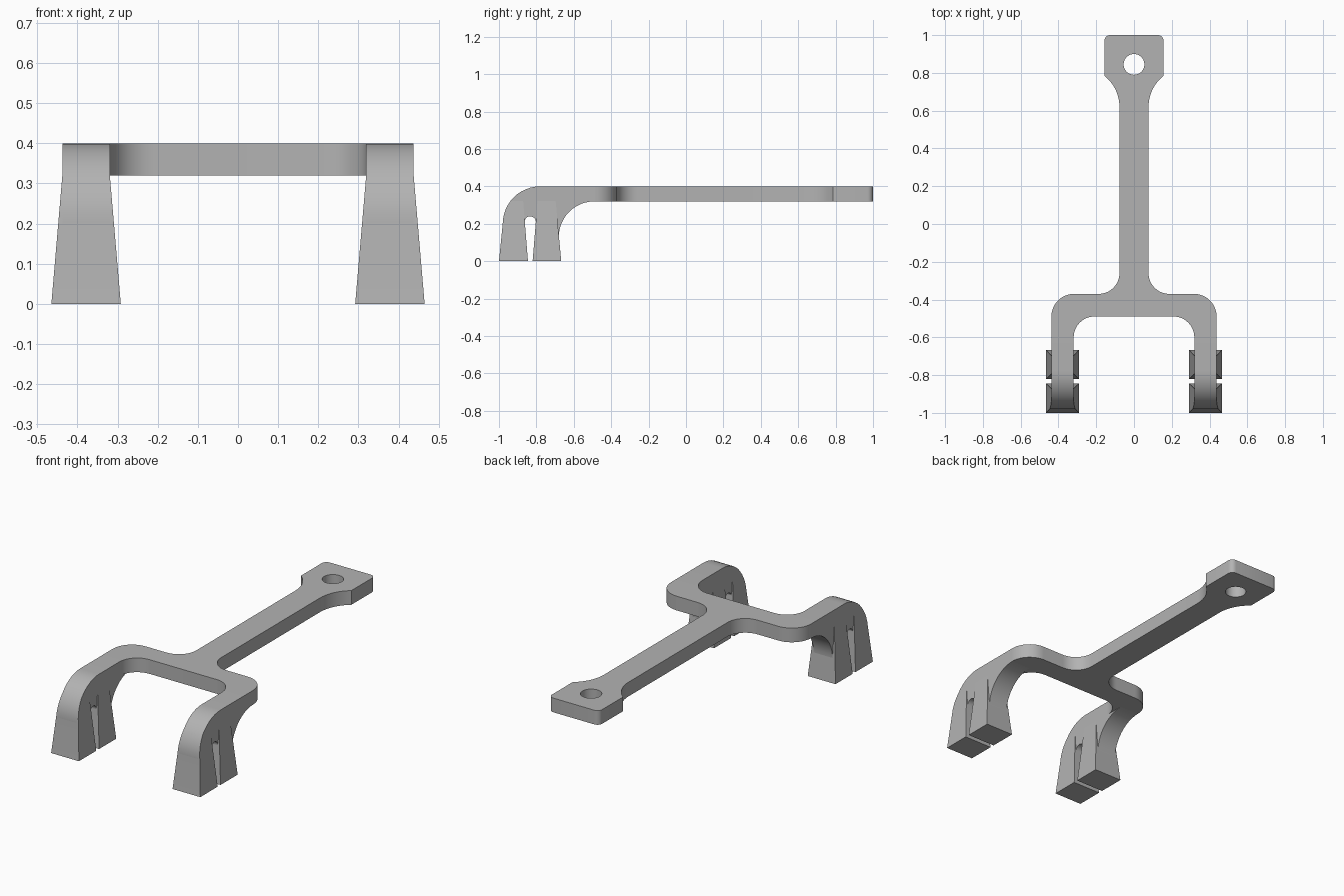
import bpy, bmesh
from math import sin, cos, pi, radians

cube = bpy.data.objects.get("Cube")
if cube:
    bpy.data.objects.remove(cube, do_unlink=True)

grey = bpy.data.materials.new("plain grey")
grey.use_nodes = True
COLOUR = (0.45, 0.45, 0.45, 1)
grey.diffuse_color = COLOUR
grey.node_tree.nodes["Principled BSDF"].inputs["Base Color"].default_value = COLOUR


def arc(cx, cy, r, start, end, steps=12):
    """Points along an arc, angles in degrees."""
    angles = [radians(start + (end - start) * i / steps) for i in range(steps + 1)]
    return [(cx + r * cos(a), cy + r * sin(a)) for a in angles]


def finish(name, bm):
    bmesh.ops.recalc_face_normals(bm, faces=bm.faces)
    mesh = bpy.data.meshes.new(name)
    bm.to_mesh(mesh)
    bm.free()
    mesh.materials.append(grey)
    obj = bpy.data.objects.new(name, mesh)
    bpy.context.collection.objects.link(obj)
    bpy.ops.object.select_all(action='DESELECT')
    obj.select_set(True)
    bpy.context.view_layer.objects.active = obj
    bpy.ops.object.shade_smooth_by_angle(angle=radians(25))


def extrude(name, loops, place, depth):
    """Fill outline loops (the later ones are holes) and give them depth."""
    bm = bmesh.new()
    for loop in loops:
        verts = [bm.verts.new(place(a, b)) for a, b in loop]
        for i, v in enumerate(verts):
            bm.edges.new((verts[i - 1], v))
    bmesh.ops.triangle_fill(bm, edges=bm.edges[:], use_beauty=True)
    out = bmesh.ops.extrude_face_region(bm, geom=bm.faces[:])
    moved = [g for g in out["geom"] if isinstance(g, bmesh.types.BMVert)]
    bmesh.ops.translate(bm, verts=moved, vec=depth)
    finish(name, bm)


def loft(name, x, sections):
    """Stack rectangles given as (z, half width, front y, back y)."""
    bm = bmesh.new()
    rings = [[bm.verts.new(p) for p in ((x - w, f, z), (x + w, f, z), (x + w, b, z), (x - w, b, z))]
             for z, w, f, b in sections]
    for low, high in zip(rings, rings[1:]):
        for i in range(4):
            bm.faces.new((low[i - 1], low[i], high[i], high[i - 1]))
    bm.faces.new(rings[0])
    bm.faces.new(rings[-1])
    finish(name, bm)


LEG_X, LEG_HALF, FOOT_HALF = 0.3785, 0.059, 0.0865
TOP, UNDER = 0.4, 0.32
OUTER = LEG_X + LEG_HALF
INNER = LEG_X - LEG_HALF

# Flat fork plate with stem, flared end tab and screw hole
half = (arc(INNER - 0.11, -0.6, 0.11, 90, 0)
        + [(INNER, -0.49)]
        + arc(OUTER - 0.12, -0.49, 0.12, 0, 90)
        + arc(0.187, -0.26, 0.11, 270, 180)
        + arc(0.287, 0.62, 0.21, 180, 128.2)
        + arc(0.127, 0.97, 0.03, 0, 90, 6))
outline = half + [(-x, y) for x, y in reversed(half)]
hole = arc(0, 0.845, 0.055, 0, 350, 35)
extrude("fork_plate", [outline, hole], lambda x, y: (x, y, UNDER), (0, 0, TOP - UNDER))

# Curved leg profile with a round topped slot
shoulder = arc(-0.78, 0.2, 0.2, 90, 180)
leg = ([(-0.68, 0)]
       + arc(-0.49, 0.13, 0.19, 180, 90)
       + [(-0.49, TOP)]
       + shoulder
       + [(-0.98, 0), (-0.863, 0)]
       + arc(-0.833, 0.21, 0.03, 180, 0)
       + [(-0.803, 0)])

# Front prong follows the shoulder curve as it tapers upward
rise = shoulder[::-1][:6]
peak = rise[-1][1]


def half_width(z):
    return FOOT_HALF + (LEG_HALF - FOOT_HALF) * z / peak


front = [(z, half_width(z), y, -0.845 - 0.08 * z) for y, z in [(-1, 0)] + rise]
back = [(0, FOOT_HALF, -0.82, -0.667), (peak, LEG_HALF, -0.794, -0.697)]

for side, sign in (("left", 1), ("right", -1)):
    x = sign * LEG_X
    extrude(side + "_leg", [leg], lambda y, z: (x - LEG_HALF, y, z), (2 * LEG_HALF, 0, 0))
    loft(side + "_front_prong", x, front)
    loft(side + "_back_prong", x, back)
